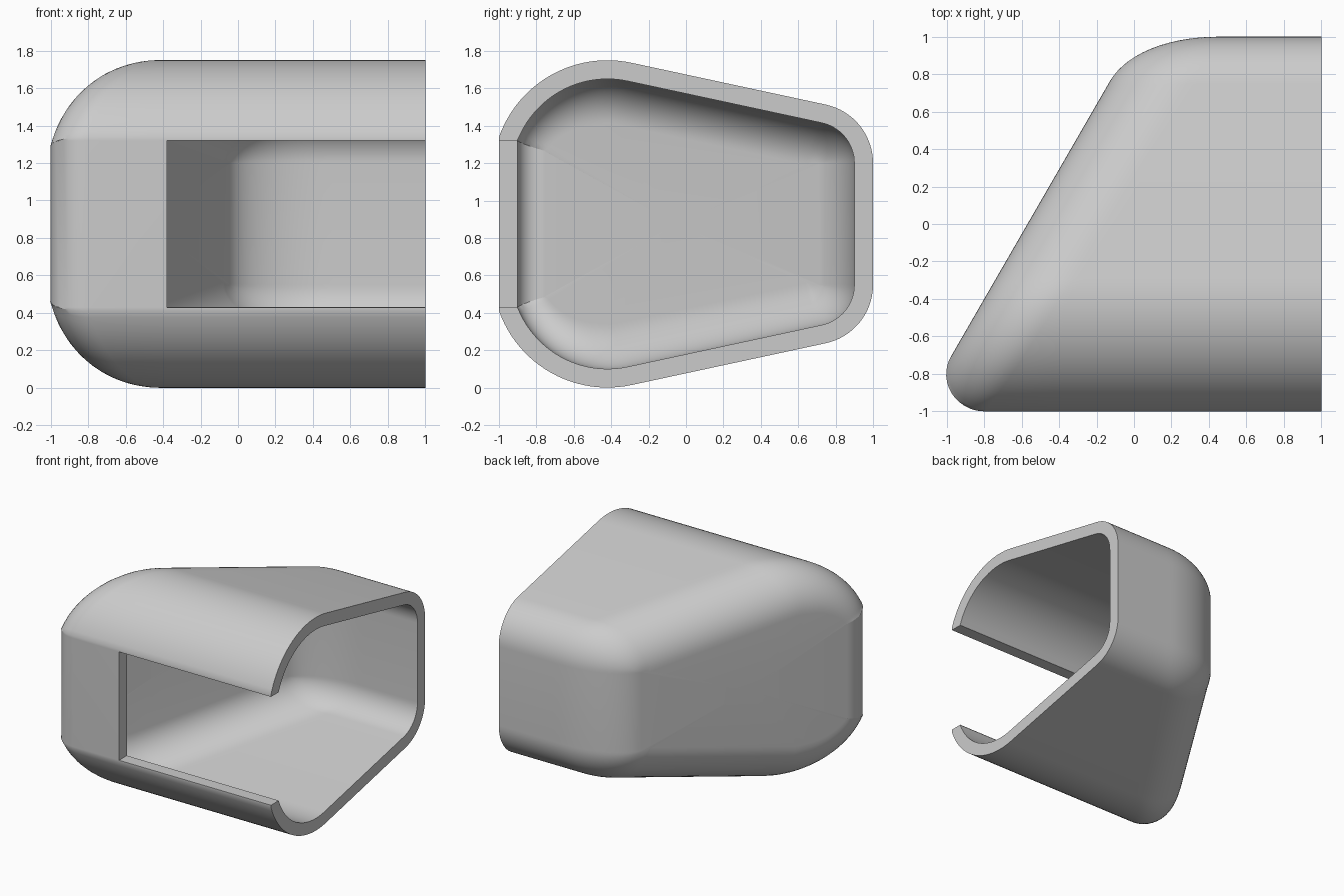
import bpy
import bmesh
from math import sin, cos, radians, sqrt
from mathutils import Vector

default = bpy.data.objects.get("Cube")
if default:
    bpy.data.objects.remove(default, do_unlink=True)

HEIGHT = 1.75
WALL = 0.1
OPENING_X = -0.38
SETBACK = 0.346
STEPS = 14


def arc(cy, cz, r, a0, a1, n):
    angles = [radians(a0 + (a1 - a0) * i / n) for i in range(n + 1)]
    return [Vector((0, cy + r * cos(a), cz + r * sin(a))) for a in angles]


def mirrored(p):
    return Vector((p.x, p.y, HEIGHT - p.z))


# Upper half of the side profile: window edge, brow arc, sloped roof, rear arc
upper = [Vector((0, -1, 1.32))]
upper += arc(-0.42, 1.135, 0.615, 160.5, 77.85, 24)
upper += arc(0.68, 1.2, 0.32, 77.85, 0, 16)

# Slanted end wall
slant_normal = Vector((-cos(radians(30)), sin(radians(30)), 0))


def on_slant(p):
    return Vector((-0.973 + (p.y + 0.7) * 0.5774, p.y, p.z))


def section(i, depth):
    """Points from the open side, round the edge, to the slanted wall."""
    p = upper[i]
    previous = upper[i - 1] if i else mirrored(p)
    following = upper[i + 1] if i + 1 < len(upper) else mirrored(p)
    t = ((p - previous).normalized() + (following - p).normalized()).normalized()
    n = Vector((0, -t.z, t.y))
    corner = on_slant(p)
    edge = n.cross(slant_normal).normalized()
    a = edge.cross(slant_normal)
    if a.dot(n) > 0:
        a.negate()
    b = edge.cross(n)
    rear = max(0, n.y)
    start = corner + Vector((SETBACK / abs(b.x) + 0.1 * rear, 0, 0))
    end = corner + a * (SETBACK - 0.07 * rear)
    weight = sqrt((1 + n.dot(slant_normal)) / 2)
    inward = n * depth
    points = [Vector((1, p.y, p.z)) - inward,
              Vector((max(OPENING_X, start.x + 0.05), p.y, p.z)) - inward]
    for k in range(STEPS + 1):
        u = k / STEPS
        v = 1 - u
        w0, w1, w2 = v * v, 2 * u * v * weight, u * u
        point = (start * w0 + corner * w1 + end * w2) / (w0 + w1 + w2)
        along = ((corner - start) * (weight * v * v) + (end - start) * (u * v)
                 + (end - corner) * (weight * u * u))
        normal = n * along.dot(slant_normal) - slant_normal * along.dot(n)
        points.append(point - normal.normalized() * depth)
    return points


def skin_rows(depth):
    rows = [section(i, depth) for i in range(len(upper))]
    # Mitre where the brow arc meets the flat front
    for k in range(2, len(rows[1])):
        limit = rows[1][k]
        rows[0][k].z = min(rows[0][k].z, limit.z)
        for row in rows[2:25]:
            if row[k].z < limit.z:
                row[k] = limit.copy()
    return rows + [[mirrored(p) for p in row] for row in reversed(rows)]


def add_skin(bm, depth, inside):
    """One skin, open at the front window and at the side; returns its vertices."""
    grid = [[bm.verts.new(p) for p in row] for row in skin_rows(depth)]
    hub = bm.verts.new(on_slant(Vector((0, 0, HEIGHT / 2))) - slant_normal * depth)
    count = len(grid)
    for i in range(count):
        row, after = grid[i], grid[(i + 1) % count]
        faces = [(row[k], after[k], after[k + 1], row[k + 1])
                 for k in range(len(row) - 1) if k or i < count - 1]
        faces.append((row[-1], after[-1], hub))
        for face in faces:
            bm.faces.new(face[::-1] if inside else face)
    return grid


def rim(grid):
    return [row[0] for row in grid] + [grid[-1][1], grid[0][1]]


# Outer and inner skins joined by the rim
bm = bmesh.new()
outer = rim(add_skin(bm, 0, False))
inner = rim(add_skin(bm, WALL, True))
for i in range(len(outer)):
    j = (i + 1) % len(outer)
    bm.faces.new((outer[j], outer[i], inner[i], inner[j]))
bmesh.ops.remove_doubles(bm, verts=bm.verts, dist=0.0001)
mesh = bpy.data.meshes.new("shell_housing")
bm.to_mesh(mesh)
bm.free()
shell = bpy.data.objects.new("shell_housing", mesh)
bpy.context.collection.objects.link(shell)

# Smooth shading with crisp rims
bpy.context.view_layer.objects.active = shell
shell.select_set(True)
bpy.ops.object.shade_smooth_by_angle(angle=radians(30))

# Colour
grey = bpy.data.materials.new("light_grey")
grey.use_nodes = True
colour = (0.6, 0.6, 0.6, 1)
grey.diffuse_color = colour
grey.node_tree.nodes["Principled BSDF"].inputs["Base Color"].default_value = colour
shell.data.materials.append(grey)
